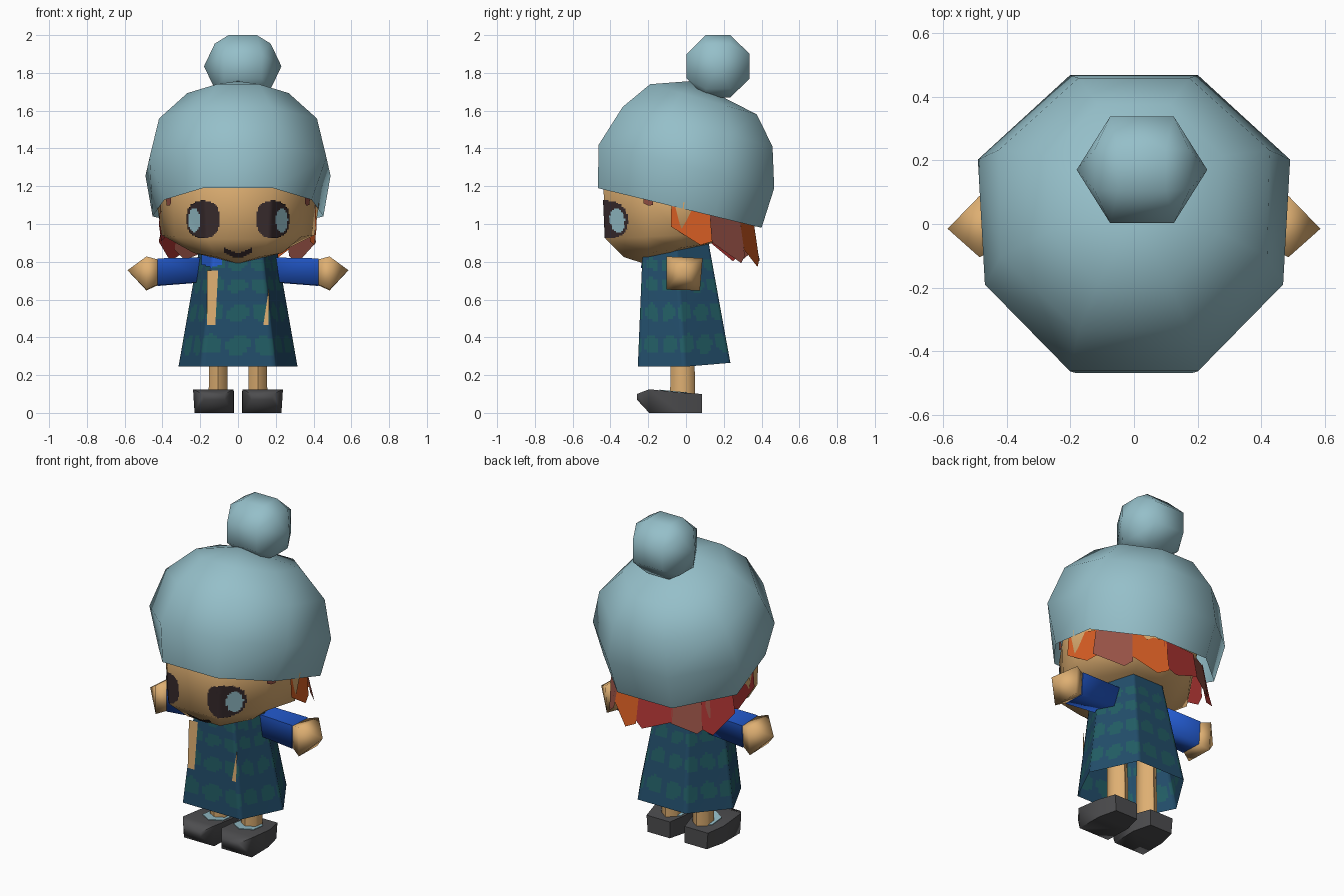
import bpy, bmesh, math
from mathutils import Vector
from mathutils.bvhtree import BVHTree

if "Cube" in bpy.data.objects:
    bpy.data.objects.remove(bpy.data.objects["Cube"])


def material(name, *rgb):
    m = bpy.data.materials.new(name)
    m.diffuse_color = [((c / 255 + 0.055) / 1.055) ** 2.4 for c in rgb] + [1]
    m.use_nodes = True
    m.node_tree.nodes["Principled BSDF"].inputs["Base Color"].default_value = m.diffuse_color
    return m


HAT = material("pale_blue", 149, 191, 201)
SKIN = material("skin", 222, 175, 114)
DARK = material("dark_brown", 55, 42, 44)
NAVY = material("coat_blue", 34, 77, 106)
TEAL = material("coat_teal", 34, 93, 100)
BLUE = material("sleeve_blue", 36, 92, 210)
GREY = material("shoe_grey", 77, 77, 79)
ORANGE = material("hair_orange", 216, 94, 36)
BROWN = material("hair_brown", 152, 82, 70)
RED = material("hair_red", 172, 52, 50)


def finish(name, bm, mats, angle=80, recalc=True):
    if recalc:
        bmesh.ops.recalc_face_normals(bm, faces=bm.faces)
    me = bpy.data.meshes.new(name)
    bm.to_mesh(me)
    bm.free()
    for m in mats:
        me.materials.append(m)
    ob = bpy.data.objects.new(name, me)
    bpy.context.collection.objects.link(ob)
    bpy.ops.object.select_all(action='DESELECT')
    ob.select_set(True)
    bpy.context.view_layer.objects.active = ob
    bpy.ops.object.shade_smooth_by_angle(angle=math.radians(angle))
    return ob


def loft(rings, start=None, end=None):
    """Skin closed rings; start / end: None = open, 'cap' = flat, point = apex."""
    bm = bmesh.new()
    vs = [[bm.verts.new(p) for p in r] for r in rings]
    n = len(vs[0])
    for a, b in zip(vs, vs[1:]):
        for i in range(n):
            j = (i + 1) % n
            bm.faces.new((a[i], a[j], b[j], b[i]))
    for ring, tip in ((vs[0], start), (vs[-1], end)):
        if tip == 'cap':
            bm.faces.new(ring)
        elif tip:
            t = bm.verts.new(tip)
            for i in range(n):
                bm.faces.new((ring[i], ring[(i + 1) % n], t))
    return bm


def octagon(zf, yf, zb, yb, xf, xb, tb=.715):
    """Tilted octagon: front and back heights and depths, half widths of front and back sides."""
    half = .41 * xb
    right = [(half, 0), (xf, .293), (xb, tb), (half, 1)]
    return [(s * x, yf + (yb - yf) * t, zf + (zb - zf) * t)
            for s, pts in ((1, right), (-1, right[::-1])) for x, t in pts]


def decal(name, target, mat, box, inside, offset):
    """Thin painted patch of small cells laid on the front of a surface."""
    src = bmesh.new()
    src.from_mesh(target.data)
    tree = BVHTree.FromBMesh(src)
    bm, cache, s = bmesh.new(), {}, 0.0075
    x0, x1, z0, z1 = box

    def vert(i, k):
        if (i, k) not in cache:
            p, nrm, _, _ = tree.ray_cast(Vector((x0 + i * s, -2, z0 + k * s)), Vector((0, 1, 0)))
            if p is None:
                return None
            nrm = nrm if nrm.y < 0 else -nrm
            cache[i, k] = bm.verts.new(p + nrm * offset)
        return cache[i, k]

    for i in range(math.ceil((x1 - x0) / s)):
        for k in range(math.ceil((z1 - z0) / s)):
            if inside(x0 + (i + .5) * s, z0 + (k + .5) * s):
                q = [vert(i, k), vert(i + 1, k), vert(i + 1, k + 1), vert(i, k + 1)]
                if all(q):
                    bm.faces.new(q)
    src.free()
    return finish(name, bm, [mat], recalc=False)


def ellipse(cx, cz, rx, rz, p=2):
    return lambda x, z: abs((x - cx) / rx) ** p + abs((z - cz) / rz) ** p < 1


# Hat and bobble
finish("hat", loft([octagon(1.19, -.467, .98, .40, .39, .452), octagon(1.42, -.462, 1.19, .467, .468, .49),
                    octagon(1.62, -.335, 1.41, .458, .418, .425), octagon(1.74, -.19, 1.58, .375, .268, .275)],
                   end=(0, .03, 1.757)), [HAT])
bm = bmesh.new()
for x, y, z in ((.205, 0, 0), (.1, .167, .065), (.148, .065, .12), (.075, .065, .165)):
    for sx in (-1, 1):
        for sy in ((-1, 1) if y else (1,)):
            for sz in ((-1, 1) if z else (1,)):
                bm.verts.new((.025 + sx * x, .17 + sy * y, 1.835 + sz * z))
bmesh.ops.convex_hull(bm, input=bm.verts)
finish("hat_bobble", bm, [HAT])

# Head
head = finish("head", loft([octagon(1.5, -.33, 1.35, .33, .34, .36, .55),
                            octagon(1.19, -.437, 1.05, .34, .345, .43, .55),
                            octagon(.92, -.425, .96, .30, .335, .405, .55),
                            octagon(.825, -.33, .90, .14, .235, .27, .65)],
                           start='cap', end=(0, -.22, .79)), [SKIN])

# Eyes and mouth
for s, side in ((-1, "left"), (1, "right")):
    decal(side + "_eye", head, DARK, (s * .18 - .105, s * .18 + .105, .91, 1.14),
          ellipse(s * .182, 1.025, .086, .099, 2.4), .005)
    decal(side + "_iris", head, HAT, (s * .228 - .05, s * .228 + .05, .94, 1.1),
          ellipse(s * .226, 1.02, .031, .065), .008)
decal("mouth", head, DARK, (-.09, .09, .82, .9),
      lambda x, z: abs(x) < .075 and abs(z - .84 - 5 * x * x) < .013, .005)


# Hair locks hanging below the hat
def lock(name, mat, ang, half, drop, flare, tip):
    def pt(a, r, dz):
        a = math.radians(a)
        y = -.03 + .4 * math.sin(a)
        hem = 1.19 - .243 * (y + .465)
        return (.42 * r * math.cos(a), -.03 + .4 * r * math.sin(a), hem + dz)
    bm = bmesh.new()
    low, high = (.65, .8) if tip > 0 else (.8, .65)
    pts = [pt(ang - half, .98, .03), pt(ang + half, .98, .03), pt(ang + half, 1 + flare * .7, -drop * high),
           pt(ang + half * tip, 1 + flare, -drop), pt(ang - half, 1 + flare * .7, -drop * low)]
    bm.faces.new([bm.verts.new(p) for p in pts])
    finish(name, bm, [mat], 30, False)


for i, (mat, ang, half, drop, flare, tip) in enumerate((
        (ORANGE, 9, 16, .17, .0, .4), (BROWN, 38, 15, .22, .1, .6), (ORANGE, 67, 14, .22, .08, .3),
        (RED, 95, 16, .19, .06, -.5), (BROWN, 125, 15, .2, .06, .3), (RED, 146, 13, .22, .1, -.4),
        (RED, 171, 14, .15, .0, -.4), (BROWN, -26, 4, .03, -.04, 0), (BROWN, 206, 4, .03, -.04, 0))):
    lock("hair_lock_%d" % (i + 1), mat, ang, half, drop, flare, tip)

# Coat: flared hexagon with rows of teal patches
COLS, ROWS = 16, 44


def coat_ring(t):
    x, yf, yb = .315 - .115 * t, -.255 + .027 * t, .235 - .115 * t
    z = .245 + .655 * t
    c = [(x, (yf + yb) / 2), (x * .52, yb), (-x * .52, yb),
         (-x, (yf + yb) / 2), (-x * .62, yf), (x * .62, yf)]
    out = []
    for k in range(6):
        (ax, ay), (bx, by) = c[k], c[(k + 1) % 6]
        for i in range(COLS):
            y = ay + (by - ay) * i / COLS
            out.append((ax + (bx - ax) * i / COLS, y, z + .085 * (1 - t) * max(0, y)))
    return out


bm = loft([coat_ring(r / ROWS) for r in range(ROWS + 1)], end='cap')
bm.faces.ensure_lookup_table()
for n in range(ROWS * 6 * COLS):
    r, i = divmod(n, 6 * COLS)
    z = .245 + .655 * (r + .5) / ROWS
    u = ((i + .5) / (6 * COLS) * 15 + .25) % 1 - .5
    for row, h in ((.36, .05), (.53, .045), (.675, .036), (.785, .03)):
        if abs((z - row - .008 * math.sin(i * .7)) / h) ** 2.5 + abs(u / .41) ** 2.5 < 1:
            bm.faces[n].material_index = 1
coat = finish("coat", bm, [NAVY, TEAL])

# Coat openings on the front panel, and collar
for name, pts in (("left_opening", ((-.165, .755), (-.165, .465), (-.12, .465), (-.105, .755))),
                  ("right_opening", ((.164, .66), (.134, .465), (.162, .465)))):
    bm = bmesh.new()
    bm.faces.new([bm.verts.new((x, -.26 + .027 * (z - .245) / .655, z)) for x, z in pts])
    finish(name, bm, [SKIN], recalc=False)
decal("collar", coat, BLUE, (-.19, -.09, .76, .83), lambda x, z: z > .77 + abs(x + .14) * .3, .004)


# Arms, legs and shoes, one for each side
def square(x, h, w, z):
    return [(x, -.008 - w, z + h), (x, -.008 + w, z + h * .9),
            (x, -.008 + w * .85, z - h), (x, -.008 - w, z - h * .95)]


def hexagon(cx, cy, r, z, tilt=0):
    pts = [(cx + r * .88 * math.cos(k * math.pi / 3 + math.pi / 6),
            cy + r * math.sin(k * math.pi / 3 + math.pi / 6)) for k in range(6)]
    return [(x, y, z + tilt * (y - cy)) for x, y in pts]


for s, side in ((-1, "left"), (1, "right")):
    finish(side + "_sleeve", loft([square(s * .12, .064, .066, .76), square(s * .425, .073, .075, .745)],
                                  'cap', 'cap'), [BLUE], 89)
    finish(side + "_hand", loft([square(s * .415, .065, .065, .745), square(s * .485, .09, .096, .738)],
                                'cap', (s * .585, -.015, .755)), [SKIN], 89)
    finish(side + "_leg", loft([hexagon(s * .105, -.018, .066, .09), hexagon(s * .105, -.018, .06, .55)],
                               'cap', 'cap'), [SKIN], 65)
    finish(side + "_sock", loft([hexagon(s * .105, -.05, .09, .1, -.1), hexagon(s * .105, -.05, .09, .114, -.1)],
                                'cap', 'cap'), [HAT], 40)
    # cross-sections from heel to toe: y, inner x, outer x, bottom z, top z
    finish(side + "_shoe", loft([[(s * a, y, b0), (s * b, y, b0), (s * (b + .008), y, t), (s * a, y, t)]
                                 for y, a, b, b0, t in ((.085, .05, .2, 0, .1), (-.03, .02, .228, 0, .108),
                                                        (-.195, .025, .23, 0, .125), (-.26, .07, .18, .07, .1))],
                                'cap', 'cap'), [GREY], 70)
